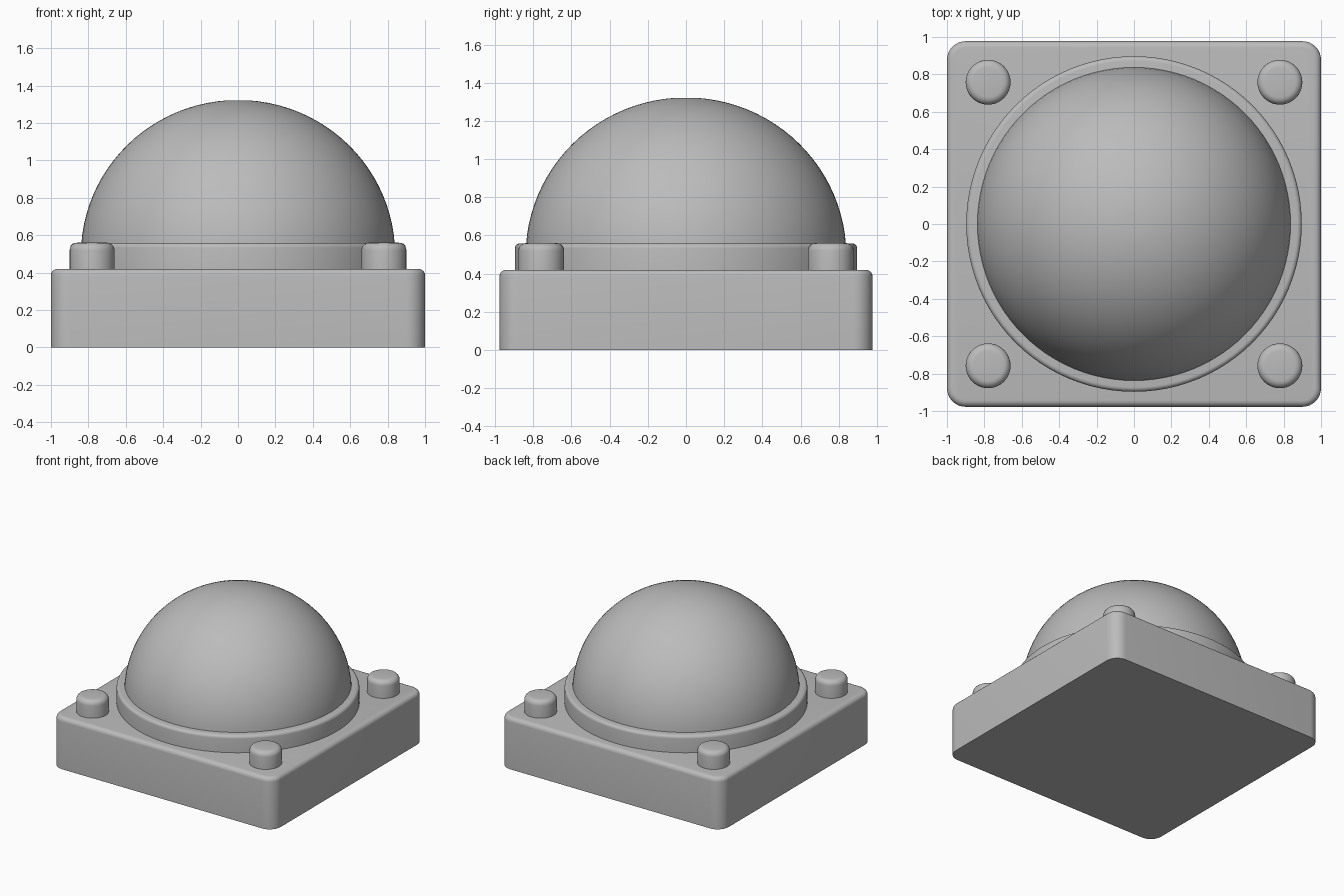
import bpy, bmesh, math

if "Cube" in bpy.data.objects:
    bpy.data.objects.remove(bpy.data.objects["Cube"])

grey = bpy.data.materials.new("mid grey")
grey.diffuse_color = (0.5, 0.5, 0.5, 1)
grey.use_nodes = True
grey.node_tree.nodes["Principled BSDF"].inputs["Base Color"].default_value = grey.diffuse_color


def finish(name, bm, angle=35):
    bmesh.ops.recalc_face_normals(bm, faces=bm.faces[:])
    me = bpy.data.meshes.new(name)
    bm.to_mesh(me)
    bm.free()
    me.materials.append(grey)
    ob = bpy.data.objects.new(name, me)
    bpy.context.collection.objects.link(ob)
    bpy.ops.object.select_all(action='DESELECT')
    ob.select_set(True)
    bpy.context.view_layer.objects.active = ob
    bpy.ops.object.shade_smooth_by_angle(angle=math.radians(angle))
    return ob


def lathe(name, profile, steps, loc=(0, 0, 0)):
    """Revolve (radius, z) points about z; both ends are capped flat."""
    bm = bmesh.new()
    rings = []
    for r, z in profile:
        rings.append([bm.verts.new((r * math.cos(2 * math.pi * i / steps),
                                    r * math.sin(2 * math.pi * i / steps), z))
                      for i in range(steps)])
    for a, b in zip(rings, rings[1:]):
        for i in range(steps):
            j = (i + 1) % steps
            bm.faces.new((a[i], a[j], b[j], b[i]))
    bm.faces.new(rings[0][::-1])
    bm.faces.new(rings[-1])
    ob = finish(name, bm)
    ob.location = loc
    return ob


def rounded(r, top, bottom, bevel, n=5):
    """Cylinder profile with a rounded top edge."""
    return [(r, bottom)] + [
        (r - bevel + bevel * math.cos(k * math.pi / 2 / n),
         top - bevel + bevel * math.sin(k * math.pi / 2 / n)) for k in range(n + 1)]


# Square base: rounded upright corners, softened top edge, sharp bottom
bm = bmesh.new()
bmesh.ops.create_cube(bm, size=1)
for v in bm.verts:
    v.co = (v.co.x * 2, v.co.y * 1.955, (v.co.z + 0.5) * 0.42)
upright = [e for e in bm.edges if abs(e.verts[0].co.z - e.verts[1].co.z) > 0.1]
bmesh.ops.bevel(bm, geom=upright, offset=0.1, segments=8, profile=0.5, affect='EDGES')
rim = [e for e in bm.edges if all(v.co.z > 0.41 for v in e.verts)]
bmesh.ops.bevel(bm, geom=rim, offset=0.035, segments=5, profile=0.5, affect='EDGES')
finish("base", bm)

# Collar around the dome
lathe("collar", rounded(0.897, 0.558, 0.40, 0.025), 96)

# Dome with a tiny flat crown
C, R, H, N = 0.495, 0.84, 0.828, 24
dome = [(R, 0.45)] + [(R * math.cos(a), C + H * math.sin(a))
                      for a in (k * math.pi / 2 / N for k in range(N))]
lathe("dome", dome, 96)

# Four corner studs
for sx in (-1, 1):
    for sy in (-1, 1):
        lathe("corner_stud", rounded(0.12, 0.56, 0.40, 0.04), 40,
              (0.78 * sx, 0.758 * sy, 0))
